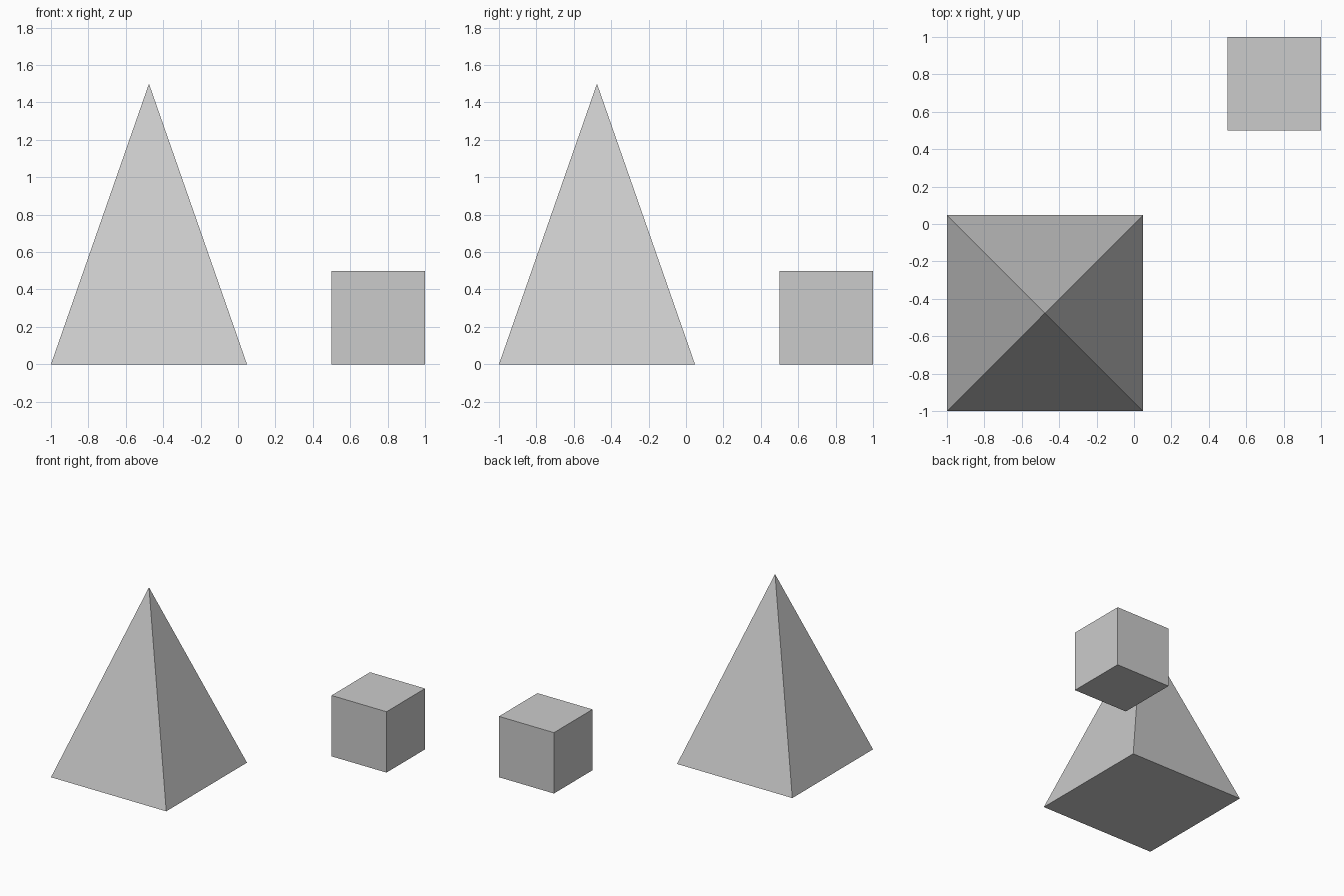
import bpy
from math import pi, sqrt

if "Cube" in bpy.data.objects:
    bpy.data.objects.remove(bpy.data.objects["Cube"])

# Square pyramid: four-sided cone turned so its base lines up with the axes
half, height = 0.524, 1.5
centre = -1 + half
bpy.ops.mesh.primitive_cone_add(vertices=4, radius1=half * sqrt(2), radius2=0, depth=height,
                                location=(centre, centre, height / 2), rotation=(0, 0, pi / 4))
bpy.context.object.name = "pyramid"

# Small cube in the opposite corner
bpy.ops.mesh.primitive_cube_add(size=0.5, location=(0.75, 0.75, 0.25))
bpy.context.object.name = "cube"
